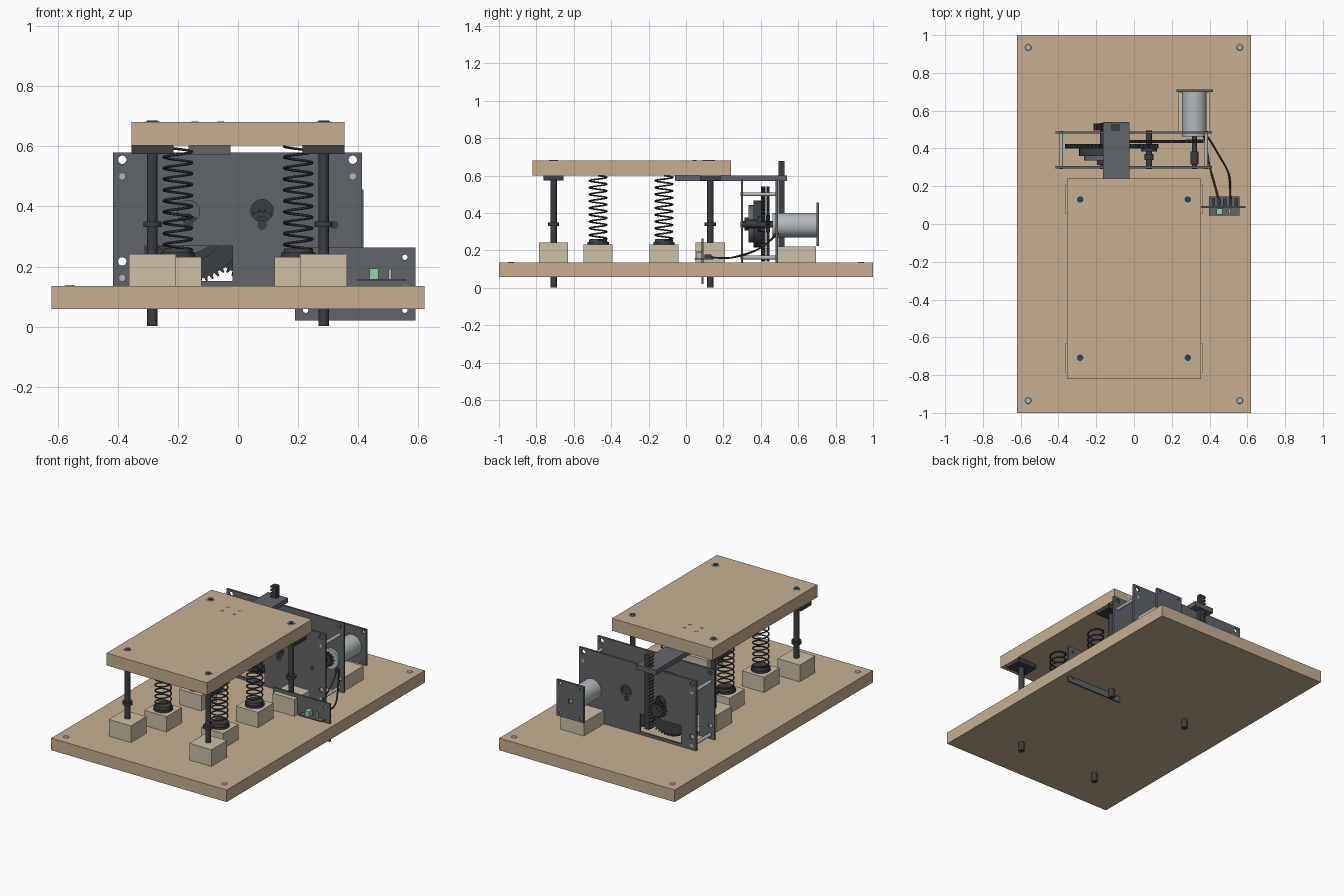
import bpy, bmesh
from math import pi, sin, cos
from mathutils import Matrix, Vector

if "Cube" in bpy.data.objects:
    bpy.data.objects.remove(bpy.data.objects["Cube"])


def material(name, r, g, b):
    m = bpy.data.materials.new(name)
    m.diffuse_color = (r, g, b, 1)
    m.use_nodes = True
    m.node_tree.nodes["Principled BSDF"].inputs["Base Color"].default_value = m.diffuse_color
    return m


WOOD = material("wood", 0.57, 0.43, 0.29)
PALE = material("pale_wood", 0.62, 0.52, 0.38)
DARK = material("dark_plate", 0.12, 0.13, 0.14)
BLACK = material("black_steel", 0.045, 0.05, 0.055)
STEEL = material("steel", 0.45, 0.49, 0.5)
GREEN = material("green", 0.3, 0.65, 0.4)
RED = material("red", 0.25, 0.06, 0.04)


def add(name, data, mat):
    ob = bpy.data.objects.new(name, data)
    bpy.context.collection.objects.link(ob)
    data.materials.append(mat)
    return ob


def box(name, x0, x1, y0, y1, z0, z1, mat):
    bm = bmesh.new()
    mid = Vector((x0 + x1, y0 + y1, z0 + z1)) / 2
    size = Matrix.Diagonal((x1 - x0, y1 - y0, z1 - z0, 1))
    bmesh.ops.create_cube(bm, size=1, matrix=Matrix.Translation(mid) @ size)
    me = bpy.data.meshes.new(name)
    bm.to_mesh(me)
    bm.free()
    return add(name, me, mat)


def rod(name, a, b, r, mat, r2=None, n=32):
    """Cylinder or cone between two points."""
    a, b = Vector(a), Vector(b)
    rot = (b - a).to_track_quat('Z', 'Y').to_matrix().to_4x4()
    bm = bmesh.new()
    bmesh.ops.create_cone(bm, cap_ends=True, segments=n, radius1=r, radius2=r if r2 is None else r2,
                          depth=(b - a).length, matrix=Matrix.Translation((a + b) / 2) @ rot)
    me = bpy.data.meshes.new(name)
    bm.to_mesh(me)
    bm.free()
    return add(name, me, mat)


def spline(cu, pts, cyclic):
    s = cu.splines.new('POLY')
    s.points.add(len(pts) - 1)
    for p, q in zip(s.points, pts):
        p.co = (*q, 0, 1) if len(q) == 2 else (*q, 1)
    s.use_cyclic_u = cyclic


def circle(x, z, r, n=24):
    return [(x + r * cos(2 * pi * i / n), z + r * sin(2 * pi * i / n)) for i in range(n)]


def rect(x0, x1, z0, z1):
    return [(x0, z0), (x1, z0), (x1, z1), (x0, z1)]


def plate(name, loops, y0, y1, mat):
    """Upright sheet from an XZ outline followed by its holes."""
    cu = bpy.data.curves.new(name, 'CURVE')
    cu.dimensions = '2D'
    cu.fill_mode = 'BOTH'
    cu.extrude = (y1 - y0) / 2
    for l in loops:
        spline(cu, l, True)
    ob = add(name, cu, mat)
    ob.location.y = (y0 + y1) / 2
    ob.rotation_euler.x = pi / 2


def gear(name, x, z, r, teeth, y0, y1, bore=0.012):
    pts, h = [], min(0.014, r * 0.25)
    for i in range(teeth):
        for f, rr in ((-0.32, r - h), (-0.13, r), (0.13, r), (0.32, r - h)):
            a = 2 * pi * (i + f) / teeth
            pts.append((x + rr * cos(a), z + rr * sin(a)))
    plate(name, [pts, circle(x, z, bore)], y0, y1, BLACK)


def wire(name, pts, r, mat, smooth=False):
    cu = bpy.data.curves.new(name, 'CURVE')
    cu.dimensions = '3D'
    cu.bevel_depth = r
    cu.bevel_resolution = 1
    cu.use_fill_caps = True
    spline(cu, pts, False)
    if smooth:
        s = cu.splines[0]
        s.type = 'NURBS'
        s.order_u = 3
        s.use_endpoint_u = True
        s.resolution_u = 6
    add(name, cu, mat)


# Boards
box("base_board", -0.62, 0.62, -1, 1, 0.058, 0.135, WOOD)
box("top_platform", -0.355, 0.355, -0.82, 0.24, 0.602, 0.681, WOOD)
for sx in (-1, 1):
    for sy in (-1, 1):
        x, y = 0.56 * sx, 0.935 * sy
        rod("base_screw", (x, y, 0.13), (x, y, 0.139), 0.021, STEEL, 0.014)

# Guide posts with block, collar, flange and end cap
for x in (-0.285, 0.285):
    for y in (-0.708, 0.13):
        box("post_block", x - 0.078, x + 0.078, y - 0.078, y + 0.078, 0.135, 0.242, PALE)
        rod("guide_post", (x, y, 0.002), (x, y, 0.68), 0.017, BLACK)
        rod("post_collar", (x, y, 0.332), (x, y, 0.35), 0.03, BLACK)
        s = 0.07 if x > 0 else -0.07
        box("post_flange", x - 0.07, x + 0.07, y - 0.054, y + 0.054, 0.574, 0.602, BLACK)
        rod("post_washer", (x, y, 0.675), (x, y, 0.683), 0.024, STEEL)
        rod("post_cap", (x, y, 0.68), (x, y, 0.685), 0.017, BLACK)

# Springs on blocks
for x in (-0.2, 0.2):
    for y in (-0.47, -0.118):
        box("spring_block", x - 0.078, x + 0.078, y - 0.078, y + 0.078, 0.135, 0.232, PALE)
        rod("spring_cup", (x, y, 0.232), (x, y, 0.246), 0.057, BLACK)
        rod("spring_cup_rim", (x, y, 0.246), (x, y, 0.26), 0.05, BLACK, 0.046)
        n, turns = 200, 9.5
        wire("spring", [(x + 0.047 * cos(2 * pi * turns * i / n), y + 0.047 * sin(2 * pi * turns * i / n),
                         0.255 + 0.345 * i / n) for i in range(n + 1)], 0.0045, BLACK)

# Gearbox side plates and spacers
AX, MX, PX, AZ = -0.165, 0.08, 0.32, 0.342
for name, y in (("front_gear_plate", 0.293), ("back_gear_plate", 0.478)):
    holes = [circle(x, z, 0.014) for x in (-0.385, 0.382) for z in (0.555, 0.217)]
    holes += [circle(AX, 0.383, 0.037), circle(MX, 0.386, 0.037)]
    holes += [rect(-0.31, -0.018, 0.152, 0.268)]
    plate(name, [rect(-0.415, 0.413, 0.135, 0.58)] + holes, y, y + 0.013, DARK)
for x in (-0.385, 0.382):
    for z in (0.5, 0.162):
        rod("plate_spacer", (x, 0.291, z), (x, 0.493, z), 0.01, STEEL)

# Gear train
gear("output_gear", AX, AZ, 0.2, 60, 0.4, 0.424)
gear("middle_pinion", MX, AZ, 0.05, 14, 0.4, 0.424)
gear("middle_gear", MX, AZ, 0.2, 60, 0.43, 0.446)
gear("motor_pinion", PX, AZ, 0.047, 14, 0.428, 0.448)
gear("rack_pinion", AX, AZ, 0.05, 14, 0.495, 0.532)
rod("clutch_drum", (AX, 0.36, AZ), (AX, 0.4, AZ), 0.125, BLACK, n=48)
rod("clutch_disc", (AX, 0.335, AZ), (AX, 0.36, AZ), 0.1, DARK, n=48)
rod("clutch_nut", (AX, 0.312, AZ), (AX, 0.335, AZ), 0.035, BLACK, n=6)
rod("output_shaft", (AX, 0.292, AZ), (AX, 0.535, AZ), 0.016, BLACK)
rod("middle_shaft", (MX, 0.292, AZ - 0.004), (MX, 0.494, AZ - 0.004), 0.016, BLACK)
rod("middle_hub", (MX, 0.385, AZ), (MX, 0.4, AZ), 0.043, BLACK)
rod("middle_collar", (MX, 0.34, AZ), (MX, 0.37, AZ), 0.024, BLACK)
rod("motor_shaft", (PX, 0.292, AZ - 0.004), (PX, 0.47, AZ - 0.004), 0.014, BLACK)
rod("motor_coupler", (PX, 0.315, AZ), (PX, 0.385, AZ), 0.021, BLACK)

# Toothed rack and lifting arm
teeth = [(-0.076, 0.2)]
for i in range(22):
    z = 0.2 + i * 0.0216
    teeth += [(-0.106, z), (-0.106, z + 0.007), (-0.12, z + 0.01), (-0.12, z + 0.016)]
teeth = [teeth[0]] + teeth[1:] + [(-0.106, 0.677), (-0.076, 0.677)]
plate("rack", [teeth], 0.494, 0.526, BLACK)
box("lifting_arm", -0.165, -0.025, -0.06, 0.54, 0.572, 0.602, DARK)
for x in (-0.143, -0.058):
    for y in (0.045, 0.1):
        rod("arm_screw", (x, y, 0.675), (x, y, 0.683), 0.011, WOOD)

# Motor, end plate and support
rod("motor_body", (PX, 0.462, 0.335), (PX, 0.7, 0.335), 0.065, STEEL, n=48)
plate("motor_end_plate", [rect(0.225, 0.417, 0.225, 0.456), rect(0.307, 0.333, 0.325, 0.351)] +
      [circle(x, z, 0.009) for x in (0.245, 0.395) for z in (0.247, 0.435)], 0.698, 0.711, DARK)
box("motor_block", 0.235, 0.4, 0.491, 0.695, 0.135, 0.222, PALE)

# Control panel slotted through the base, with circuit board
plate("control_panel", [rect(0.19, 0.59, 0.02, 0.263)] +
      [circle(x, z, 0.009) for x, z in ((0.555, 0.231), (0.225, 0.055), (0.555, 0.055))], 0.084, 0.094, DARK)
box("circuit_board", 0.398, 0.558, 0.045, 0.145, 0.152, 0.158, DARK)
box("green_terminal", 0.437, 0.468, 0.05, 0.083, 0.158, 0.194, GREEN)
box("pale_terminal", 0.5, 0.511, 0.055, 0.083, 0.158, 0.192, STEEL)
for i in range(5):
    x = 0.412 + i * 0.03
    box("board_part", x, x + 0.018, 0.098, 0.135, 0.158, 0.178, BLACK)

# Wires from board to motor
wire("black_wire", [(0.51, 0.12, 0.165), (0.51, 0.22, 0.155), (0.5, 0.28, 0.17), (0.44, 0.38, 0.2),
                    (0.4, 0.45, 0.25), (0.36, 0.5, 0.3)], 0.005, BLACK, True)
wire("red_wire", [(0.45, 0.12, 0.165), (0.43, 0.2, 0.155), (0.4, 0.3, 0.17), (0.385, 0.4, 0.21),
                  (0.37, 0.47, 0.27), (0.35, 0.49, 0.31)], 0.005, RED, True)

# Curves to meshes, then smooth round surfaces
bpy.ops.object.select_all(action='SELECT')
bpy.context.view_layer.objects.active = bpy.data.objects["base_board"]
bpy.ops.object.convert(target='MESH')
bpy.ops.object.select_all(action='SELECT')
bpy.ops.object.shade_smooth_by_angle(angle=0.6)
